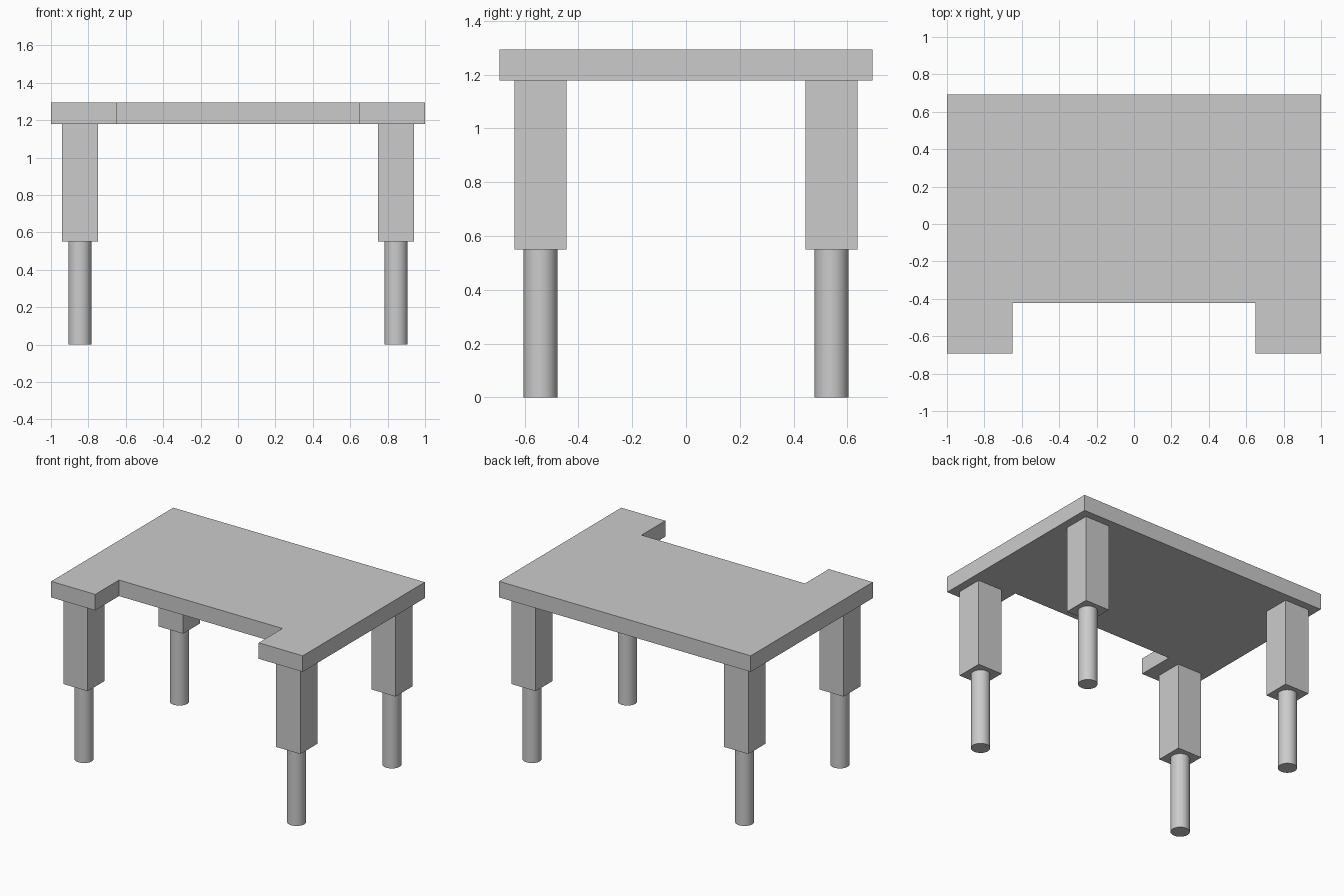
import bpy
import bmesh
import math

cube = bpy.data.objects.get("Cube")
if cube:
    bpy.data.objects.remove(cube, do_unlink=True)

grey = bpy.data.materials.new("plain_grey")
grey.use_nodes = True
colour = (0.6, 0.6, 0.6, 1)
grey.diffuse_color = colour
grey.node_tree.nodes["Principled BSDF"].inputs["Base Color"].default_value = colour

FOOT_TOP, SLAB_BOTTOM, SLAB_TOP = 0.55, 1.178, 1.293
LEG_X, LEG_Y = 0.845, 0.541


def finish(obj, name):
    obj.name = name
    obj.data.name = name
    obj.data.materials.append(grey)
    return obj


# Table top: a notched outline extruded upwards
outline = [(-1, -0.693), (-0.65, -0.693), (-0.65, -0.423), (0.65, -0.423),
           (0.65, -0.693), (1, -0.693), (1, 0.693), (-1, 0.693)]
bm = bmesh.new()
face = bm.faces.new([bm.verts.new((x, y, SLAB_BOTTOM)) for x, y in outline])
raised = bmesh.ops.extrude_face_region(bm, geom=[face])["geom"]
bmesh.ops.translate(bm, vec=(0, 0, SLAB_TOP - SLAB_BOTTOM),
                    verts=[v for v in raised if isinstance(v, bmesh.types.BMVert)])
bmesh.ops.recalc_face_normals(bm, faces=bm.faces)
mesh = bpy.data.meshes.new("table_top")
bm.to_mesh(mesh)
bm.free()
top = bpy.data.objects.new("table_top", mesh)
bpy.context.collection.objects.link(top)
finish(top, "table_top")

# Four legs: square upper block over a round lower post
for end, sy in (("front", -1), ("back", 1)):
    for side, sx in (("left", 1), ("right", -1)):
        x, y = sx * LEG_X, sy * LEG_Y
        height = SLAB_BOTTOM - FOOT_TOP
        bpy.ops.mesh.primitive_cube_add(size=1, location=(x, y, FOOT_TOP + height / 2))
        block = finish(bpy.context.object, f"{end}_{side}_leg_block")
        block.scale = (0.193, 0.193, height)
        bpy.ops.object.transform_apply(location=False, rotation=False, scale=True)

        bpy.ops.mesh.primitive_cylinder_add(vertices=48, radius=0.0625, depth=FOOT_TOP,
                                            location=(x, y, FOOT_TOP / 2))
        finish(bpy.context.object, f"{end}_{side}_leg_post")
        bpy.ops.object.shade_smooth_by_angle(angle=math.radians(30))
